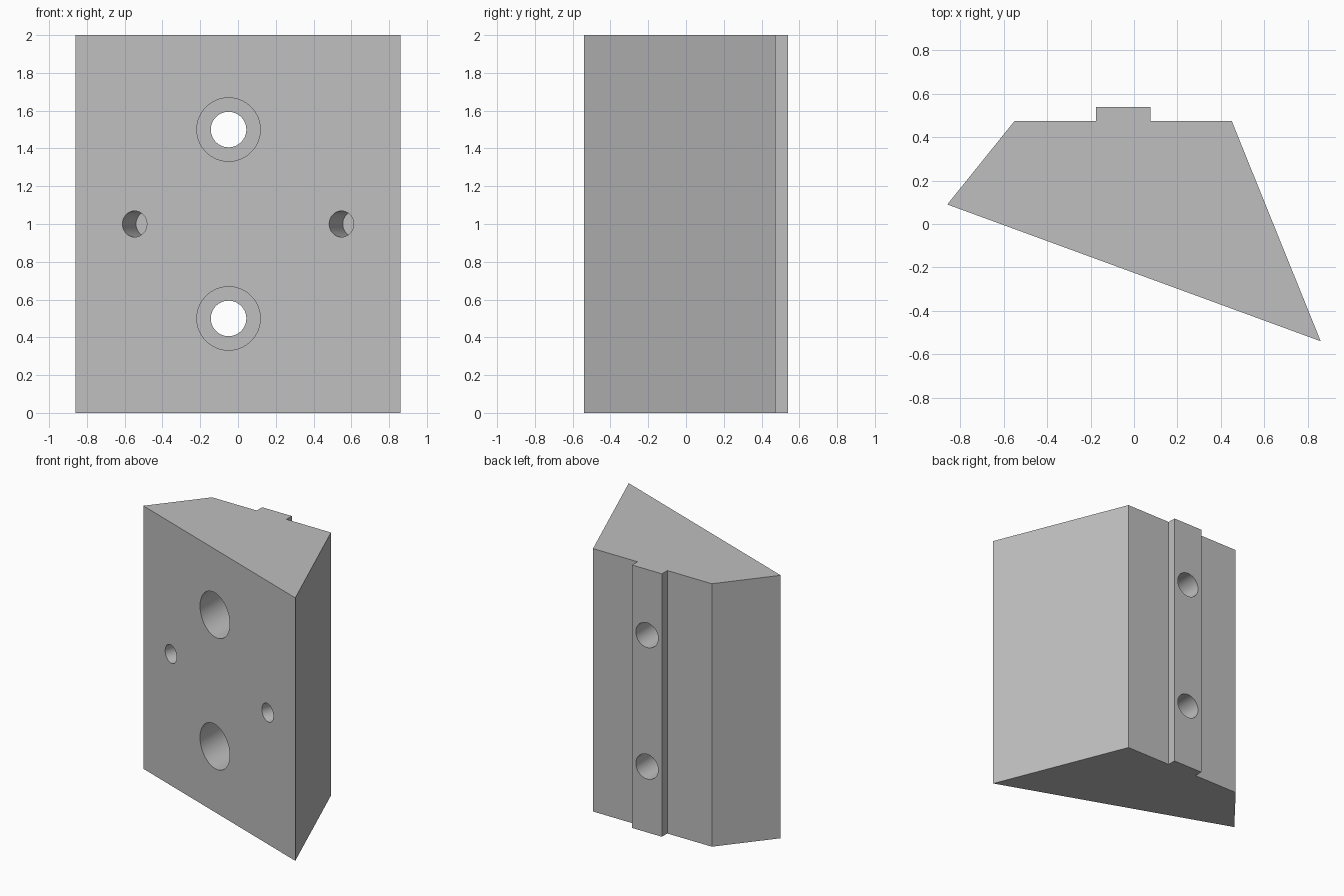
import bpy
import bmesh
from math import radians
from mathutils import Vector

cube = bpy.data.objects.get("Cube")
if cube:
    bpy.data.objects.remove(cube, do_unlink=True)

HEIGHT = 2.0
LEFT_TIP = Vector((0.86, -0.54, 0))
RIGHT_TIP = Vector((-0.86, 0.09, 0))

# Plain grey material
grey = bpy.data.materials.new("plain grey")
grey.use_nodes = True
colour = (0.52, 0.52, 0.52, 1)
grey.diffuse_color = colour
grey.node_tree.nodes["Principled BSDF"].inputs["Base Color"].default_value = colour

# Wedge block with a rib on the back, extruded upwards
profile = [RIGHT_TIP.xy, LEFT_TIP.xy, (0.45, 0.475), (0.075, 0.475),
           (0.075, 0.54), (-0.175, 0.54), (-0.175, 0.475), (-0.55, 0.475)]
bm = bmesh.new()
base = bm.faces.new([bm.verts.new((x, y, 0)) for x, y in profile])
top = bmesh.ops.extrude_face_region(bm, geom=[base])["geom"]
bmesh.ops.translate(bm, vec=(0, 0, HEIGHT),
                    verts=[g for g in top if isinstance(g, bmesh.types.BMVert)])
bmesh.ops.recalc_face_normals(bm, faces=bm.faces)
mesh = bpy.data.meshes.new("wedge_block")
bm.to_mesh(mesh)
bm.free()
mesh.materials.append(grey)
block = bpy.data.objects.new("wedge_block", mesh)
bpy.context.collection.objects.link(block)


def drill(start, end, radius):
    """Cut a round hole from start to end."""
    axis = end - start
    bpy.ops.mesh.primitive_cylinder_add(
        vertices=64, radius=radius, depth=axis.length, location=(start + end) / 2,
        rotation=axis.to_track_quat('Z', 'Y').to_euler())
    cutter = bpy.context.object
    cutter.name = "hole_cutter"
    cutter.hide_render = True
    cutter.data.materials.append(grey)
    cut = block.modifiers.new("hole", 'BOOLEAN')
    cut.operation = 'DIFFERENCE'
    cut.solver = 'EXACT'
    cut.object = cutter
    bpy.ops.object.select_all(action='DESELECT')
    block.select_set(True)
    bpy.context.view_layer.objects.active = block
    bpy.ops.object.modifier_apply(modifier=cut.name)
    bpy.data.objects.remove(cutter, do_unlink=True)


# Counterbored bolt holes running front to back
for z in (0.5, 1.5):
    drill(Vector((-0.05, -1, z)), Vector((-0.05, 0.225, z)), 0.168)
    drill(Vector((-0.05, -1, z)), Vector((-0.05, 1, z)), 0.094)

# Blind pin holes, square to the sloping front
along = (LEFT_TIP - RIGHT_TIP).normalized()
inward = Vector((-along.y, along.x, 0))
middle = (LEFT_TIP + RIGHT_TIP) / 2 + Vector((0, 0, HEIGHT / 2))
for side in (-1, 1):
    mouth = middle + along * 0.583 * side
    drill(mouth - inward * 0.1, mouth + inward * 0.21, 0.069)

bpy.ops.object.shade_smooth_by_angle(angle=radians(30))
